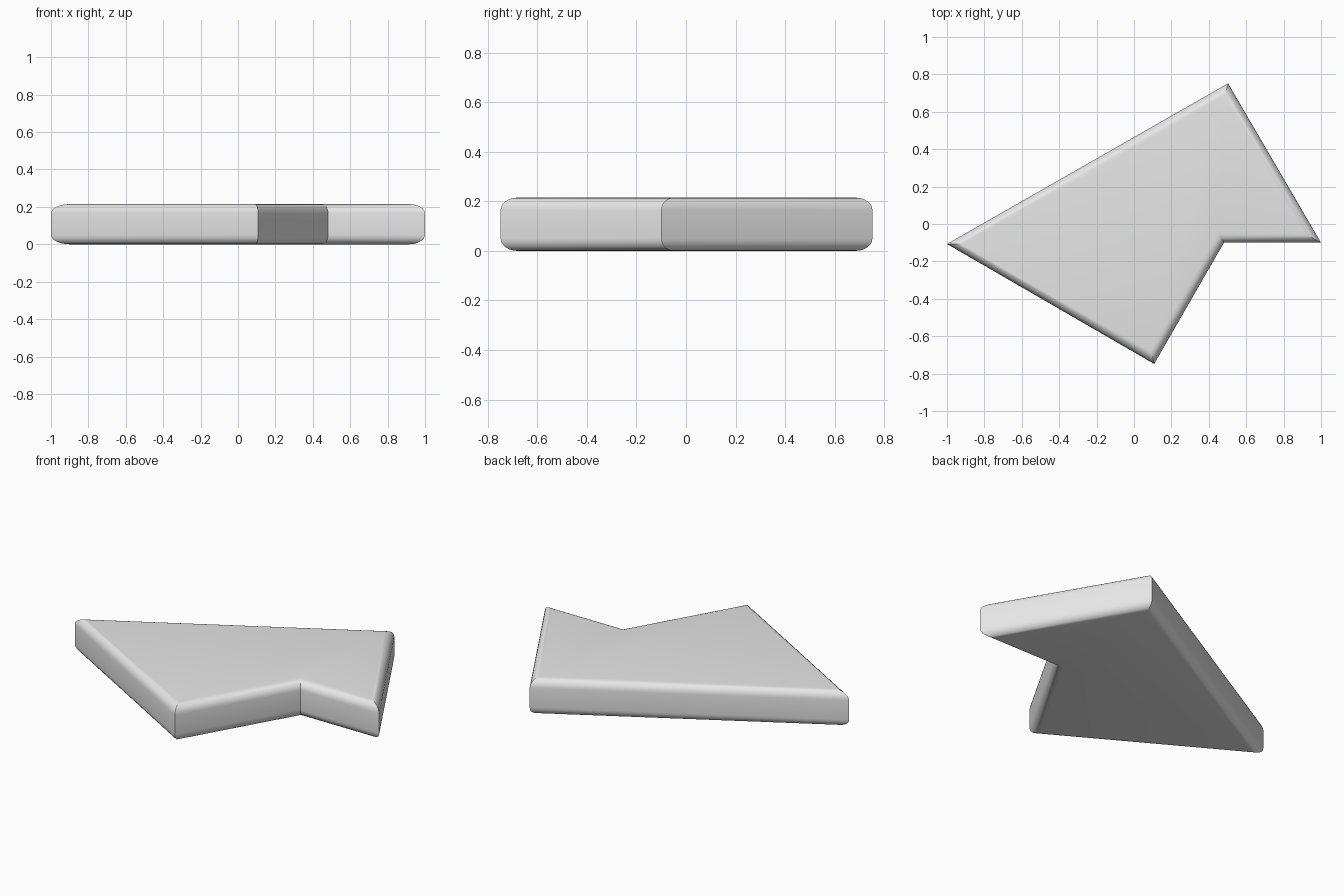
import bpy
import bmesh
import math
from mathutils import Vector

cube = bpy.data.objects.get("Cube")
if cube:
    bpy.data.objects.remove(cube, do_unlink=True)

HEIGHT = 0.215
RADIUS = 0.05
STEPS = 6

# Counter-clockwise outline of the flat arrow-shaped slab
OUTLINE = [Vector(p) for p in
           [(-1, -0.107), (0.108, -0.748), (0.481, -0.1), (1, -0.1), (0.503, 0.752)]]


def inset(points, distance):
    """Move every side inward by distance, keeping mitred corners."""
    result = []
    for i, point in enumerate(points):
        before = (point - points[i - 1]).normalized()
        after = (points[(i + 1) % len(points)] - point).normalized()
        n1 = Vector((-before.y, before.x))
        n2 = Vector((-after.y, after.x))
        result.append(point + (n1 + n2) * distance / (1 + n1.dot(n2)))
    return result


# Quarter-round profile, mirrored from the bottom edge to the top edge
arc = [math.pi / 2 * i / STEPS for i in range(STEPS + 1)]
lower = [(RADIUS * (1 - math.sin(a)), RADIUS * (1 - math.cos(a))) for a in arc]
profile = lower + [(d, HEIGHT - z) for d, z in reversed(lower)]

# Stack the inset outlines and skin them
bm = bmesh.new()
rings = [[bm.verts.new((p.x, p.y, z)) for p in inset(OUTLINE, d)] for d, z in profile]
count = len(OUTLINE)
for low, high in zip(rings, rings[1:]):
    for i in range(count):
        j = (i + 1) % count
        bm.faces.new((low[i], low[j], high[j], high[i]))
bm.faces.new(rings[-1])
bm.faces.new(list(reversed(rings[0])))

mesh = bpy.data.meshes.new("arrow_slab")
bm.to_mesh(mesh)
bm.free()
slab = bpy.data.objects.new("arrow_slab", mesh)
bpy.context.collection.objects.link(slab)

# Plain grey finish
grey = bpy.data.materials.new("light_grey")
grey.use_nodes = True
colour = (0.8, 0.8, 0.8, 1)
grey.diffuse_color = colour
grey.node_tree.nodes["Principled BSDF"].inputs["Base Color"].default_value = colour
mesh.materials.append(grey)

# Soft rounded rims with crisp mitred corners
bpy.ops.object.select_all(action="DESELECT")
slab.select_set(True)
bpy.context.view_layer.objects.active = slab
bpy.ops.object.shade_smooth_by_angle(angle=math.radians(30))
